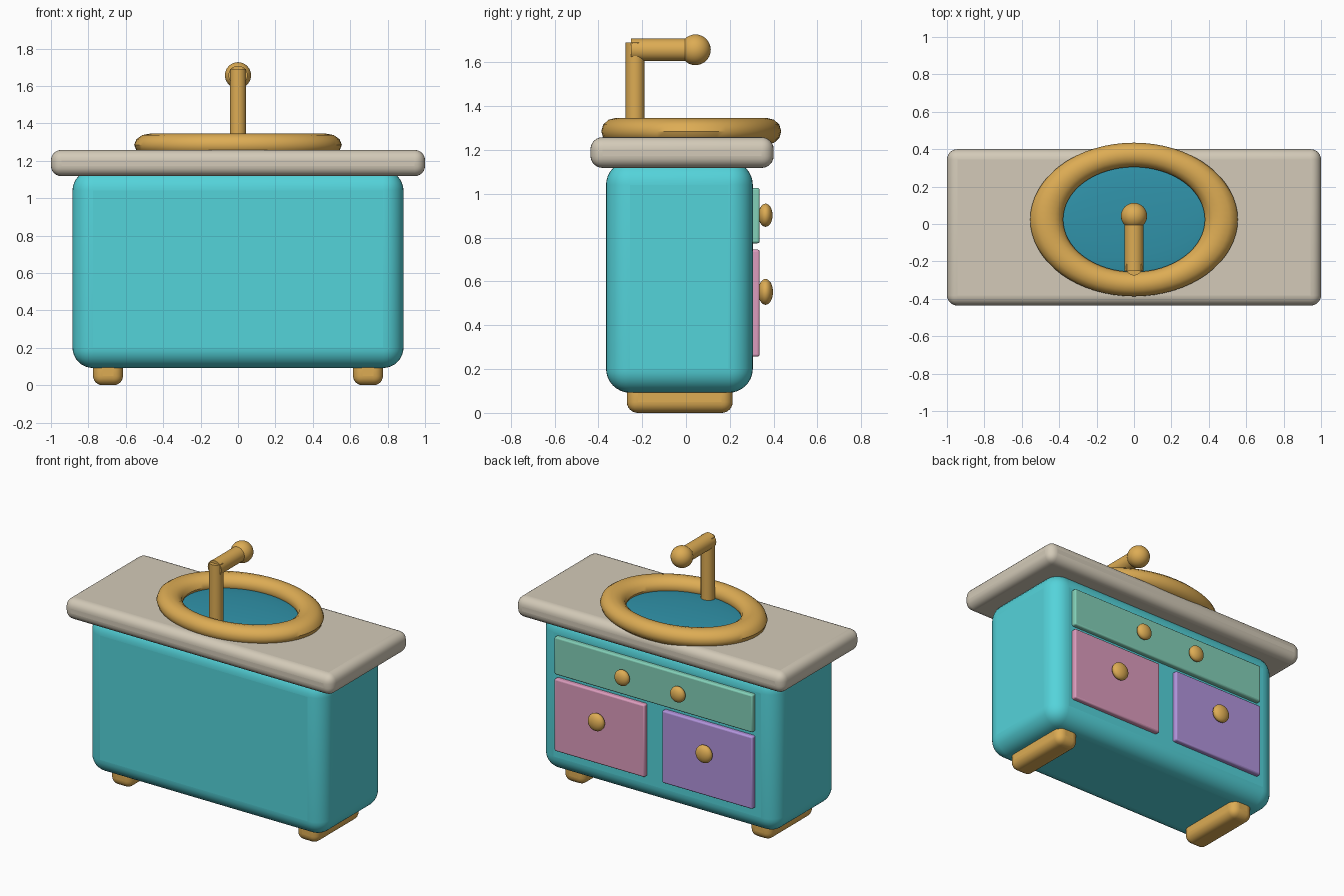
import bpy
import math

cube = bpy.data.objects.get("Cube")
if cube:
    bpy.data.objects.remove(cube, do_unlink=True)


def material(name, hex_code):
    rgb = [int(hex_code[i:i + 2], 16) / 255 for i in (0, 2, 4)]
    col = [c / 12.92 if c <= 0.04045 else ((c + 0.055) / 1.055) ** 2.4 for c in rgb] + [1]
    m = bpy.data.materials.new(name)
    m.use_nodes = True
    m.diffuse_color = col
    m.node_tree.nodes["Principled BSDF"].inputs["Base Color"].default_value = col
    return m


TURQUOISE = material("turquoise", "54D3DA")
STONE = material("warm stone", "D3CAB8")
GOLD = material("gold", "DDAC54")
WATER = material("water blue", "3093AA")
GREEN = material("mint green", "83D0B8")
PINK = material("pink", "DC9CBD")
PURPLE = material("purple", "B294DC")


def finish(name, mat, scale=(1, 1, 1)):
    ob = bpy.context.object
    ob.name = name
    ob.scale = scale
    bpy.ops.object.transform_apply(location=False, rotation=True, scale=True)
    ob.data.materials.append(mat)
    bpy.ops.object.shade_smooth_by_angle(angle=math.radians(40))
    return ob


def rounded_box(name, mat, x, y, z, radius, segments=6):
    """Box given by its (min, max) range on each axis, with rounded edges."""
    ranges = (x, y, z)
    bpy.ops.mesh.primitive_cube_add(size=1, location=[sum(r) / 2 for r in ranges])
    ob = finish(name, mat, [r[1] - r[0] for r in ranges])
    bevel = ob.modifiers.new("rounding", "BEVEL")
    bevel.width = radius
    bevel.segments = segments
    bpy.ops.object.modifier_apply(modifier=bevel.name)
    bpy.ops.object.shade_smooth_by_angle(angle=math.radians(40))


def ellipsoid(name, mat, centre, radii):
    bpy.ops.mesh.primitive_uv_sphere_add(segments=32, ring_count=16, radius=1, location=centre)
    finish(name, mat, radii)


def rod(name, mat, centre, radius, length, tilt=0):
    bpy.ops.mesh.primitive_cylinder_add(vertices=32, radius=radius, depth=length,
                                        location=centre, rotation=(tilt, 0, 0))
    finish(name, mat)


# Cabinet, counter and the two long feet
rounded_box("cabinet", TURQUOISE, (-0.885, 0.885), (-0.365, 0.305), (0.092, 1.15), 0.11, 8)
rounded_box("countertop", STONE, (-1, 1), (-0.436, 0.4), (1.118, 1.258), 0.055)
for side, x in (("left", 0.695), ("right", -0.695)):
    rounded_box(side + "_foot", GOLD, (x - 0.08, x + 0.08), (-0.27, 0.213), (0, 0.15), 0.05)

# Drawer and doors
rounded_box("drawer", GREEN, (-0.73, 0.75), (0.29, 0.336), (0.774, 1.027), 0.01, 3)
rounded_box("left_door", PINK, (0.076, 0.75), (0.29, 0.336), (0.257, 0.745), 0.01, 3)
rounded_box("right_door", PURPLE, (-0.73, -0.055), (0.29, 0.336), (0.257, 0.745), 0.01, 3)

# Knobs
for side, s in (("left", 1), ("right", -1)):
    ellipsoid(side + "_drawer_knob", GOLD, (0.015 + s * 0.208, 0.363, 0.902), (0.053, 0.032, 0.053))
    ellipsoid(side + "_door_knob", GOLD, (0.013 + s * 0.402, 0.363, 0.552), (0.059, 0.034, 0.059))

# Oval basin rim and water
bpy.ops.mesh.primitive_torus_add(major_segments=64, minor_segments=12, major_radius=0.467,
                                 minor_radius=0.088, location=(0, 0.024, 1.285))
finish("basin_rim", GOLD, (1, 0.74, 0.69))
ellipsoid("water", WATER, (0, 0.024, 1.25), (0.46, 0.34, 0.035))

# Tap
rod("tap_column", GOLD, (0, -0.232, 1.465), 0.043, 0.45)
rod("tap_spout", GOLD, (0, -0.11, 1.657), 0.051, 0.28, math.pi / 2)
ellipsoid("tap_end", GOLD, (0, 0.043, 1.657), (0.07, 0.07, 0.07))
